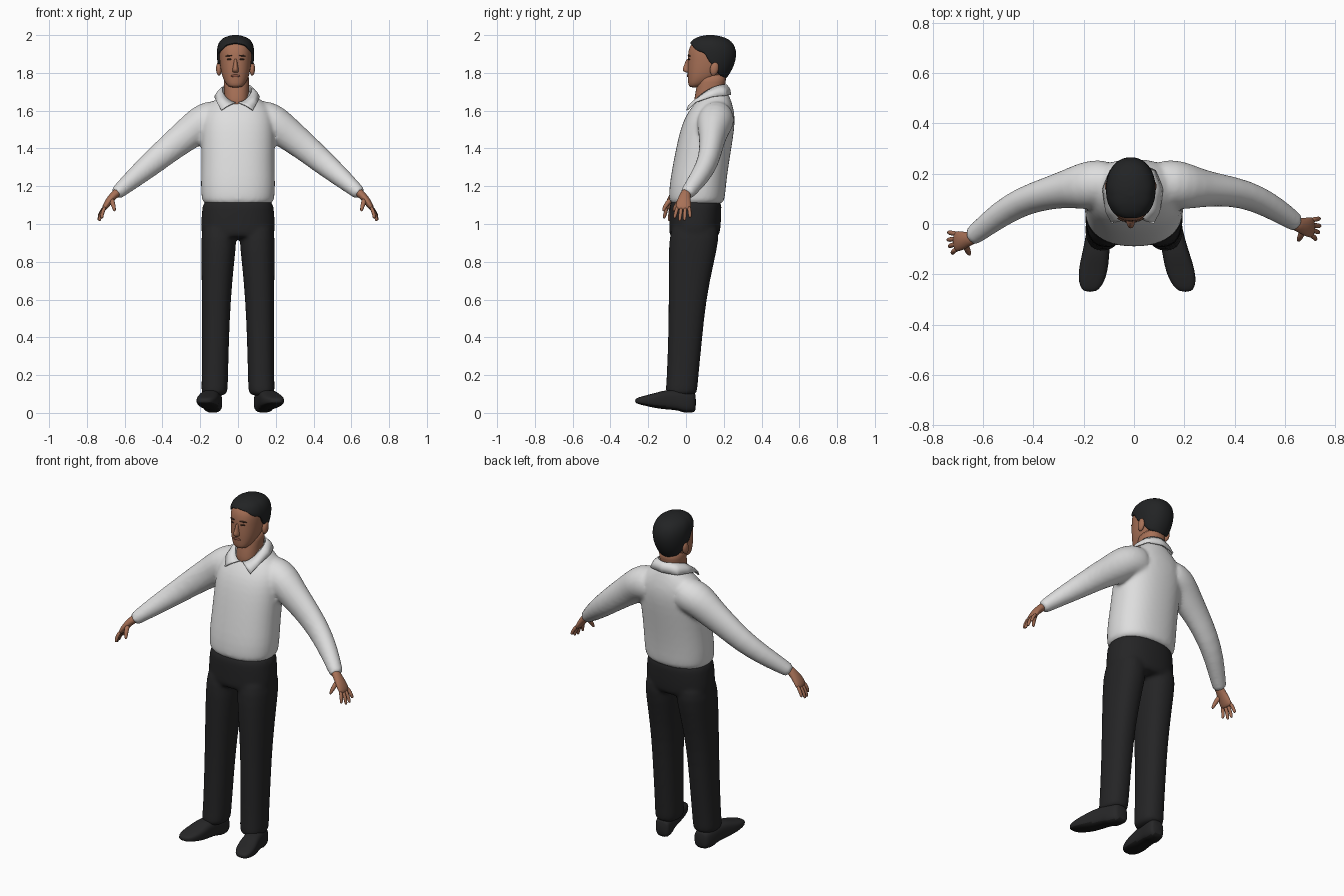
import bpy, bmesh, math
from mathutils import Vector, Matrix

if "Cube" in bpy.data.objects:
    bpy.data.objects.remove(bpy.data.objects["Cube"])

N = 24          # points round each cross-section
HX = -0.013     # head sits slightly off centre


def material(name, rgb):
    m = bpy.data.materials.new(name)
    m.diffuse_color = (*rgb, 1)
    m.use_nodes = True
    m.node_tree.nodes["Principled BSDF"].inputs["Base Color"].default_value = m.diffuse_color
    return m


WHITE = material("white_knit", (0.73, 0.73, 0.73))
BLACK = material("black_cloth", (0.018, 0.018, 0.019))
HAIR = material("black_hair", (0.016, 0.017, 0.018))
SKIN = material("skin", (0.39, 0.165, 0.095))
LIP = material("lip", (0.24, 0.085, 0.055))
BROW = material("dark_brown", (0.07, 0.032, 0.02))
SHOE = material("shoe_leather", (0.02, 0.02, 0.021))
SOLE = material("shoe_sole", (0.01, 0.01, 0.01))


def sup(v, p):
    return math.copysign(abs(v) ** (2 / p), v)


def zring(z, yf, yb, rx, cx=0.0, p=2.3):
    """Horizontal rounded cross-section from front yf to back yb."""
    mid, ry = (yf + yb) / 2, (yb - yf) / 2
    angles = [2 * math.pi * i / N for i in range(N)]
    return [Vector((cx + rx * sup(math.sin(a), p), mid - ry * sup(math.cos(a), p), z)) for a in angles]


def loft(bm, rings):
    rows = [[bm.verts.new(p) for p in r] for r in rings]
    n = len(rows[0])
    for a, b in zip(rows, rows[1:]):
        for i in range(n):
            bm.faces.new((a[i], a[(i + 1) % n], b[(i + 1) % n], b[i]))
    bm.faces.new(rows[0][::-1])
    bm.faces.new(rows[-1])


def tube(bm, path, n=N):
    """Loft along points; each entry is (point, thickness, y half-width)."""
    rings = []
    for i, (c, rv, ry) in enumerate(path):
        t = (path[min(i + 1, len(path) - 1)][0] - path[max(i - 1, 0)][0]).normalized()
        u = Vector((0, 1, 0))
        u = (u - t * u.dot(t)).normalized()
        v = t.cross(u)
        rings.append([c + u * ry * math.cos(k * 2 * math.pi / n) + v * rv * math.sin(k * 2 * math.pi / n)
                      for k in range(n)])
    loft(bm, rings)


def finish(name, bm, mat, subsurf=1, voxel=0):
    bmesh.ops.recalc_face_normals(bm, faces=bm.faces)
    me = bpy.data.meshes.new(name)
    bm.to_mesh(me)
    bm.free()
    for f in me.polygons:
        f.use_smooth = True
    me.materials.append(mat)
    ob = bpy.data.objects.new(name, me)
    bpy.context.collection.objects.link(ob)
    if subsurf:
        s = ob.modifiers.new("round", 'SUBSURF')
        s.levels = s.render_levels = subsurf
    if voxel:
        r = ob.modifiers.new("merge", 'REMESH')
        r.mode, r.voxel_size, r.use_smooth_shade = 'VOXEL', voxel, True
        k = ob.modifiers.new("soften", 'SMOOTH')
        k.factor, k.iterations = 0.5, 5
    return ob


def interp(table, z):
    if z <= table[0][0]:
        return table[0][1:]
    for a, b in zip(table, table[1:]):
        if z <= b[0]:
            t = (z - a[0]) / (b[0] - a[0])
            return [p + (q - p) * t for p, q in zip(a[1:], b[1:])]
    return table[-1][1:]


def arm_point(s, x, y, z):
    """Place an arm point on side s; the left arm swings further forward."""
    swing = -0.055 * min(max((x - 0.25) / 0.38, 0), 1) if s < 0 else 0
    return Vector((s * x, y + swing, z))


# Shirt: torso and sleeves merged into one soft body
bm = bmesh.new()
loft(bm, [zring(*r) for r in (
    (1.10, -.082, .19, .182), (1.12, -.092, .206, .193), (1.20, -.09, .212, .199), (1.30, -.073, .225, .195),
    (1.40, -.054, .241, .195), (1.50, -.031, .257, .197), (1.57, -.005, .26, .19), (1.62, .03, .25, .165),
    (1.66, .065, .237, .12), (1.69, .09, .225, .08), (1.71, .1, .21, .06))])
for s in (-1, 1):
    tube(bm, [(arm_point(s, x, y, z), rv, ry) for x, y, z, rv, ry in (
        (.06, .17, 1.57, .09, .085), (.15, .16, 1.555, .1, .097), (.2, .15, 1.53, .095, .095),
        (.26, .142, 1.48, .087, .077), (.34, .135, 1.42, .077, .064), (.44, .12, 1.335, .067, .057),
        (.53, .08, 1.26, .056, .052), (.60, .035, 1.20, .044, .044), (.64, .008, 1.165, .037, .039),
        (.65, .003, 1.157, .033, .035))])
finish("shirt", bm, WHITE, 1, 0.011)

# Trousers: hips and two legs merged
bm = bmesh.new()
loft(bm, [zring(*r) for r in (
    (.92, -.085, .17, .18), (.95, -.09, .18, .196), (1.0, -.09, .186, .198),
    (1.1, -.09, .19, .19), (1.14, -.08, .185, .178))])
for s in (-1, 1):
    loft(bm, [zring(z, yf, yb, rx, s * cx) for z, cx, rx, yf, yb in (
        (1.02, .1, .085, -.07, .17), (.93, .1, .096, -.09, .179), (.8, .107, .087, -.094, .149),
        (.6, .115, .077, -.092, .107), (.4, .119, .072, -.095, .087), (.2, .122, .07, -.102, .067),
        (.13, .124, .07, -.107, .061), (.085, .126, .069, -.112, .057))])
finish("trousers", bm, BLACK, 1, 0.011)

# Shoes: lofted heel to toe, toes turned out, dark undersides
for s, side, turn in ((-1, "left", .15), (1, "right", .25)):
    bm = bmesh.new()
    rings = []
    for y, zb, zt, w in ((.053, .012, .10, .034), (.04, .0, .11, .048), (-.02, .0, .12, .052),
                         (-.035, .014, .122, .05), (-.11, .018, .122, .053), (-.16, .025, .106, .058),
                         (-.21, .036, .094, .056), (-.25, .046, .083, .043), (-.27, .053, .074, .022)):
        cx, mid, h = .13 + (.03 - y) * turn, (zb + zt) / 2, (zt - zb) / 2
        rings.append([Vector((s * (cx + w * sup(math.sin(a), 2.9)), y, mid - h * sup(math.cos(a), 2.9)))
                      for a in (2 * math.pi * i / N for i in range(N))])
    loft(bm, rings)
    bmesh.ops.recalc_face_normals(bm, faces=bm.faces)
    for f in bm.faces:
        if f.normal.z < -0.6:
            f.material_index = 1
    finish(side + "_shoe", bm, SHOE).data.materials.append(SOLE)

# Hands: palm, four fingers and a thumb
for s, side in ((-1, "left"), (1, "right")):
    bm = bmesh.new()
    tube(bm, [(arm_point(s, x, y, z), rv, ry) for x, y, z, rv, ry in (
        (.625, .005, 1.18, .025, .026), (.658, -.005, 1.152, .022, .028), (.685, -.012, 1.12, .02, .04),
        (.705, -.014, 1.088, .016, .043), (.712, -.015, 1.074, .01, .038))], 12)
    for y0, y1, x1, z1 in ((-.044, -.062, .722, 1.03), (-.024, -.034, .735, 1.016),
                           (-.004, -.008, .74, 1.018), (.016, .022, .738, 1.035)):
        a, b = arm_point(s, .702, y0, 1.095), arm_point(s, x1, y1, z1)
        tube(bm, [(a, .011, .011), (a.lerp(b, .55) + Vector((s * .006, 0, 0)), .0105, .0105),
                  (a.lerp(b, .93), .009, .009), (b, .005, .005)], 8)
    tube(bm, [(arm_point(s, x, y, z), r, r) for x, y, z, r in (
        (.672, -.015, 1.14, .016), (.664, -.045, 1.11, .014), (.656, -.06, 1.085, .011),
        (.652, -.067, 1.066, .006))], 8)
    finish(side + "_hand", bm, SKIN)

# Neck
bm = bmesh.new()
loft(bm, [zring(*r, -.008) for r in ((1.60, .05, .19, .06), (1.64, .04, .195, .064), (1.70, .05, .2, .066),
                                     (1.75, .06, .21, .068), (1.80, .07, .22, .07))])
finish("neck", bm, SKIN)

# Head, with nose and ears
FACE = ((1.722, .022, .07, .028), (1.735, .012, .1, .046), (1.76, .01, .15, .062), (1.79, .008, .19, .074),
        (1.83, .007, .22, .081), (1.87, .009, .245, .086), (1.92, .01, .25, .088), (1.96, .03, .235, .078),
        (1.985, .07, .2, .05))
bm = bmesh.new()
loft(bm, [zring(*r, HX) for r in FACE])
loft(bm, [zring(*r, HX, 2) for r in ((1.88, .002, .04, .008), (1.845, -.007, .04, .011), (1.822, -.02, .04, .016),
                                     (1.808, -.016, .04, .018), (1.80, .002, .04, .012))])
for s in (-1, 1):
    bmesh.ops.create_uvsphere(bm, u_segments=12, v_segments=8, radius=1, matrix=Matrix.Translation(
        (HX + s * .088, .15, 1.822)) @ Matrix.Rotation(-.2, 4, 'X') @ Matrix.Diagonal((.016, .024, .038, 1)))
finish("head", bm, SKIN)

# Hair: a cap whose lower edge follows the hairline
CAP = ((1.76, .06, .205, .062), (1.80, .03, .237, .082), (1.85, .015, .262, .096), (1.90, .01, .269, .1),
       (1.94, .012, .264, .098), (1.97, .028, .24, .084), (1.985, .05, .215, .066), (1.995, .078, .185, .04),
       (2.0, .11, .145, .015))
HAIRLINE = ((0, 1.957), (30, 1.946), (50, 1.918), (74, 1.905), (83, 1.855), (95, 1.84), (110, 1.80),
            (125, 1.782), (180, 1.766))
M = 48
rings = []
for t, scale in ((0, .88), (0, .97), (.03, 1), (.15, 1), (.3, 1), (.45, 1), (.6, 1), (.72, 1), (.84, 1), (.93, 1), (1, 1)):
    ring = []
    for i in range(M):
        a = 2 * math.pi * i / M
        h = interp(HAIRLINE, min(math.degrees(a), 360 - math.degrees(a)))[0]
        z = h + (2.0 - h) * math.sin(t * math.pi / 2)
        yf, yb, rx = interp(CAP, z)
        ring.append(Vector((HX + scale * rx * sup(math.sin(a), 2.15),
                            (yf + yb) / 2 - scale * (yb - yf) / 2 * sup(math.cos(a), 2.15), z)))
    rings.append(ring)
bm = bmesh.new()
loft(bm, rings)
finish("hair", bm, HAIR)


# Face details: thin plates laid on the face
def plate(name, x, z, w, h, mat, tilt=0.0):
    yf, yb, rx = interp(FACE, z)
    y = (yf + yb) / 2 - (yb - yf) / 2 * (1 - abs(x / rx) ** 2.3) ** (1 / 2.3)
    yaw = math.atan2(x * .9, rx)
    bm = bmesh.new()
    bmesh.ops.create_uvsphere(bm, u_segments=12, v_segments=8, radius=1, matrix=Matrix.Translation(
        (HX + x, y, z)) @ Matrix.Rotation(yaw, 4, 'Z') @ Matrix.Rotation(tilt, 4, 'Y')
        @ Matrix.Diagonal((w, .0045, h, 1)))
    finish(name, bm, mat, 0)


for s, side in ((-1, "left"), (1, "right")):
    plate(side + "_eye", s * .034, 1.872, .013, .0045, BROW)
    plate(side + "_eyebrow", s * .036, 1.891, .02, .004, BROW, s * .1)
plate("mouth", 0, 1.784, .025, .007, LIP)

# Shirt collar: band folded over, open at the front with two points
LOWER = ((6, .083, .004, 1.602), (45, .107, .05, 1.645), (90, .118, .14, 1.674),
         (135, .088, .214, 1.681), (180, 0, .236, 1.684))
bm = bmesh.new()
rows = []
for i in range(-20, 21):
    if i == 0:
        continue
    s, d = math.copysign(1, i), 6 + 174 * (abs(i) - 1) / 19
    a = math.radians(d)
    x, y, z = interp(LOWER, d)
    top = Vector((s * .078 * math.sin(a), .125 - .088 * math.cos(a), 1.737 - .095 * ((1 + math.cos(a)) / 2) ** 2))
    low = Vector((s * x, y, z))
    bulge = (top + low) / 2 + Vector((s * .006 * math.sin(a), -.006 * math.cos(a), .004))
    rows.append([bm.verts.new(p + Vector((-.005, 0, 0))) for p in (top, bulge, low)])
for k in range(len(rows)):
    if k == 19:        # open front
        continue
    a, b = rows[k], rows[(k + 1) % len(rows)]
    for j in range(2):
        bm.faces.new((a[j], a[j + 1], b[j + 1], b[j]))
bmesh.ops.remove_doubles(bm, verts=bm.verts, dist=.0005)
collar = finish("collar", bm, WHITE, 0)
sol = collar.modifiers.new("thickness", 'SOLIDIFY')
sol.thickness, sol.offset = .007, 0
